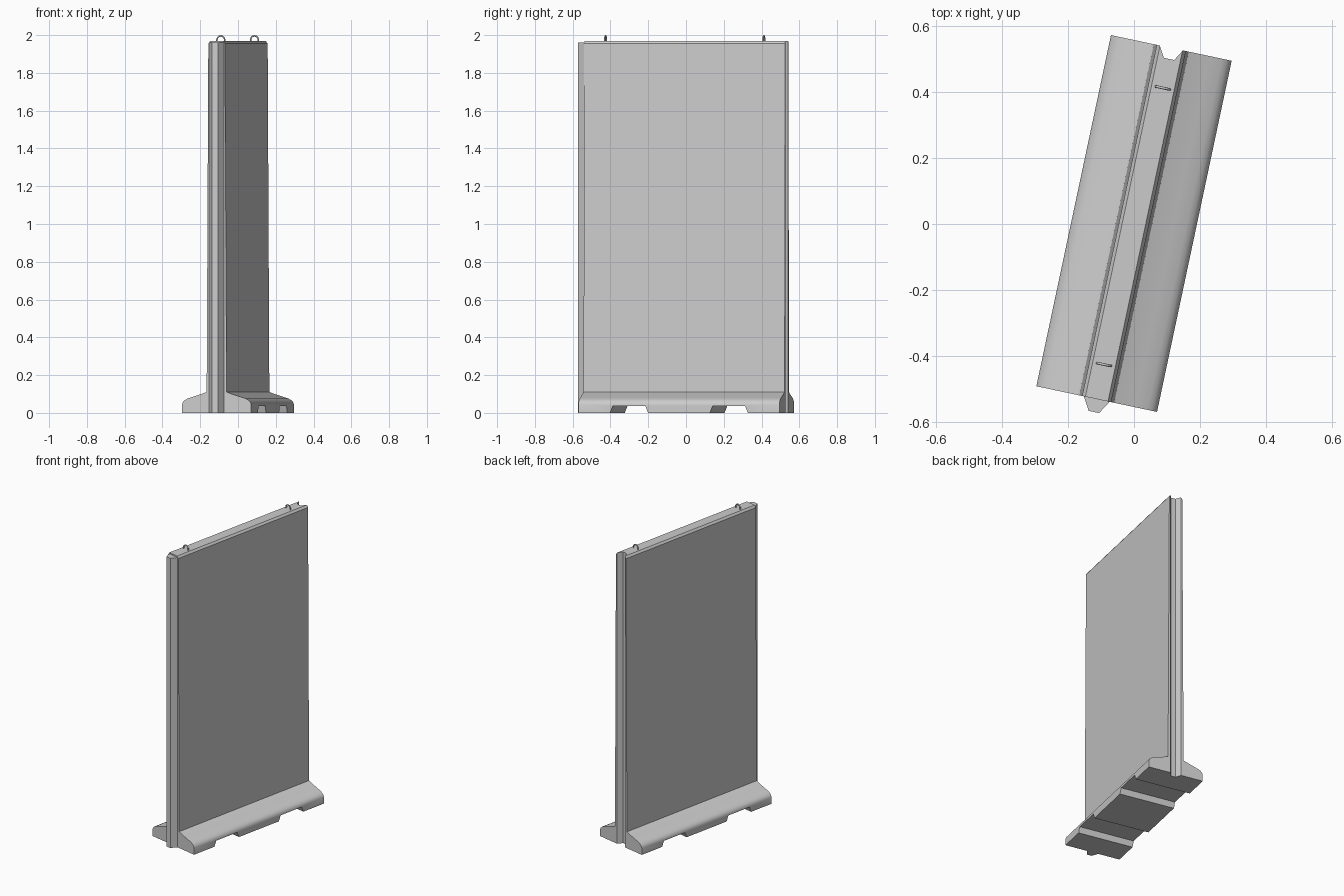
import bpy, bmesh
from math import radians
from mathutils import Matrix

if "Cube" in bpy.data.objects:
    bpy.data.objects.remove(bpy.data.objects["Cube"])

# Whole barrier is turned 12 degrees clockwise seen from above
PLACE = Matrix.Translation((0, 0.0015, 0)) @ Matrix.Rotation(radians(-12), 4, 'Z')


def prism(name, points, offset):
    """Solid made by sweeping a closed 3D polygon along an offset vector."""
    bm = bmesh.new()
    face = bm.faces.new([bm.verts.new(p) for p in points])
    ext = bmesh.ops.extrude_face_region(bm, geom=[face])
    verts = [g for g in ext['geom'] if isinstance(g, bmesh.types.BMVert)]
    bmesh.ops.translate(bm, verts=verts, vec=offset)
    bmesh.ops.recalc_face_normals(bm, faces=bm.faces)
    mesh = bpy.data.meshes.new(name)
    bm.to_mesh(mesh)
    bm.free()
    obj = bpy.data.objects.new(name, mesh)
    bpy.context.collection.objects.link(obj)
    obj.matrix_world = PLACE
    return obj


def boolean(target, tool, operation):
    mod = target.modifiers.new(tool.name, 'BOOLEAN')
    mod.operation = operation
    mod.solver = 'EXACT'
    mod.object = tool
    bpy.context.view_layer.objects.active = target
    bpy.ops.object.modifier_apply(modifier=mod.name)
    bpy.data.objects.remove(tool)


def smooth(obj, angle):
    bpy.ops.object.select_all(action='DESELECT')
    obj.select_set(True)
    bpy.context.view_layer.objects.active = obj
    bpy.ops.object.shade_smooth_by_angle(angle=radians(angle))


# Wall with flared foot: half section mirrored, swept along the length
half = [(0.187, 0), (0.187, 0.045), (0.182, 0.058), (0.172, 0.068),
        (0.157, 0.076), (0.12, 0.088), (0.085, 0.099), (0.054, 0.111),
        (0.045, 1.955), (0.035, 1.969)]
section = half + [(-x, z) for x, z in reversed(half)]
wall = prism("barrier_wall", [(x, -0.544, z) for x, z in section], (0, 1.088, 0))

# Interlocking tongue on the front end
tongue = prism("tongue", [(-0.04, -0.52, 0), (-0.04, -0.544, 0), (-0.016, -0.584, 0),
                          (0.016, -0.584, 0), (0.04, -0.544, 0), (0.04, -0.52, 0)],
               (0, 0, 1.96))
boolean(wall, tongue, 'UNION')

# Matching groove in the back end
groove = prism("groove", [(-0.038, 0.56, -0.1), (-0.036, 0.544, -0.1), (-0.016, 0.51, -0.1),
                          (0.016, 0.51, -0.1), (0.036, 0.544, -0.1), (0.038, 0.56, -0.1)],
               (0, 0, 2.2))
boolean(wall, groove, 'DIFFERENCE')

# Two forklift slots through the foot
for side in (-1, 1):
    y = side * 0.27
    slot = prism("fork_slot", [(-0.3, y - 0.107, -0.01), (-0.3, y + 0.107, -0.01),
                               (-0.3, y + 0.088, 0.036), (-0.3, y - 0.088, 0.036)],
                 (0.6, 0, 0))
    boolean(wall, slot, 'DIFFERENCE')
smooth(wall, 30)

# Lifting loops half sunk into the top
for name, y in (("lifting_loop_front", -0.437), ("lifting_loop_back", 0.42)):
    curve = bpy.data.curves.new(name, 'CURVE')
    curve.dimensions = '3D'
    curve.bevel_depth = 0.004
    curve.bevel_resolution = 2
    curve.use_fill_caps = True
    path = [(-0.021, 1.95), (-0.021, 1.976), (-0.018, 1.986), (-0.010, 1.9935), (0, 1.996),
            (0.010, 1.9935), (0.018, 1.986), (0.021, 1.976), (0.021, 1.95)]
    spline = curve.splines.new('POLY')
    spline.points.add(len(path) - 1)
    for point, (x, z) in zip(spline.points, path):
        point.co = (x, y, z, 1)
    loop = bpy.data.objects.new(name, curve)
    bpy.context.collection.objects.link(loop)
    loop.matrix_world = PLACE
